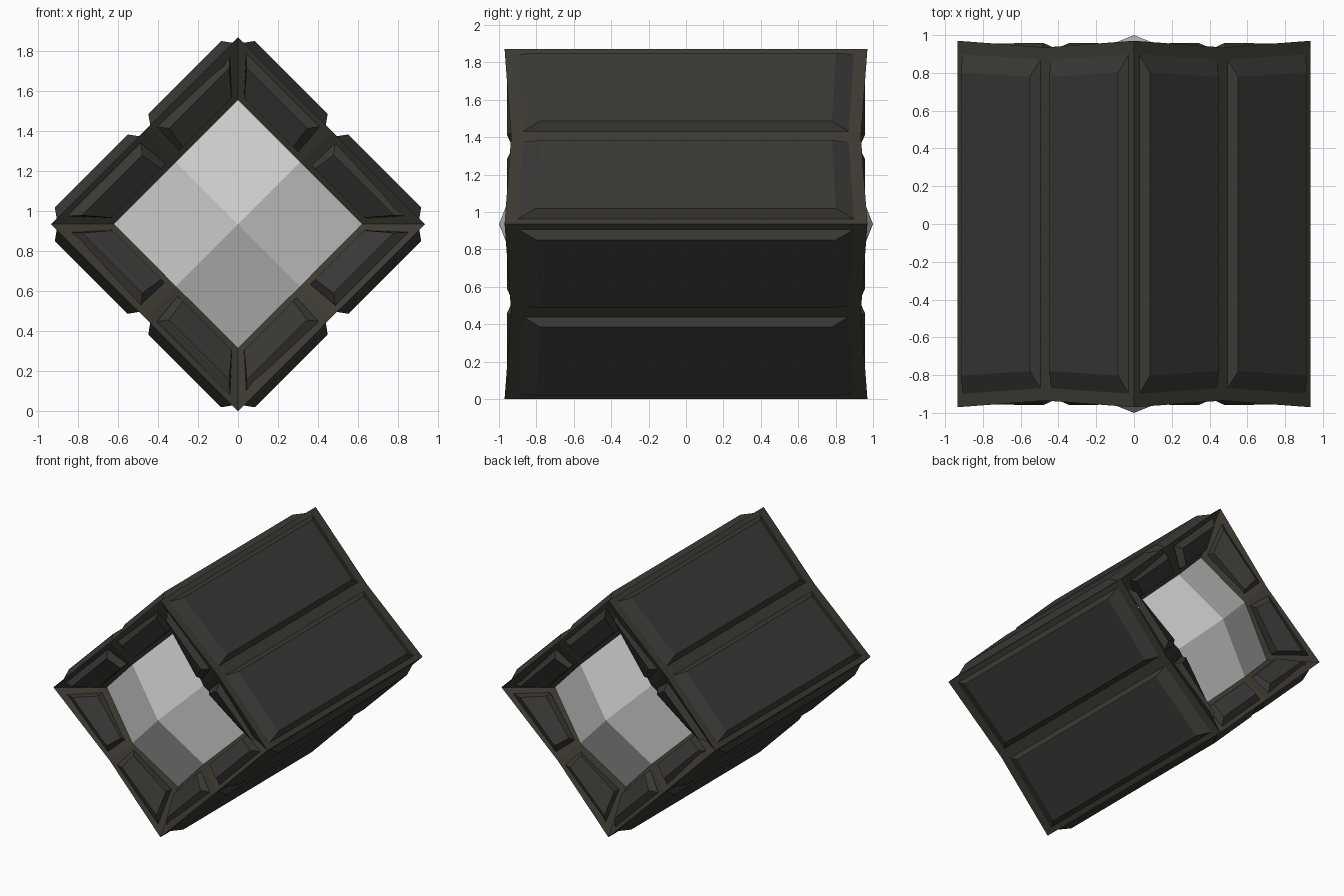
import bpy, math
from mathutils import Vector

if "Cube" in bpy.data.objects:
    bpy.data.objects.remove(bpy.data.objects["Cube"])

MID = 0.935          # height of the long axis
RISE = 0.046         # height of the raised panels


def material(name, rgb):
    m = bpy.data.materials.new(name)
    m.diffuse_color = (*rgb, 1)
    m.use_nodes = True
    m.node_tree.nodes["Principled BSDF"].inputs["Base Color"].default_value = m.diffuse_color
    return m


frame_mat = material("dark_frame", (0.047, 0.043, 0.032))
panel_mat = material("dark_panel", (0.041, 0.040, 0.036))


def make(name, verts, faces, mat=None):
    me = bpy.data.meshes.new(name)
    me.from_pydata([tuple(v) for v in verts], [], faces)
    ob = bpy.data.objects.new(name, me)
    bpy.context.collection.objects.link(ob)
    if mat:
        me.materials.append(mat)
    return ob


def ring(k, corner, middle, s):
    """Point k of 8 on a diamond; corner / middle = (radius, y)."""
    r, y = middle if k % 2 else corner
    a = k * math.pi / 4
    return Vector((r * math.cos(a), s * y, MID + r * math.sin(a)))


def outer(k, s):
    return ring(k, (0.935, 0.97), (0.661, 0.935), s)


def inner(k, s):
    return ring(k, (0.622, 0.75), (0.44, 0.875), s)


def normal(q):
    return (q[2] - q[0]).cross(q[3] - q[1]).normalized()


def oriented(q, ref):
    return q if normal(q).dot(ref) > 0 else [q[0], q[3], q[2], q[1]]


def blend(q, u, v):
    return q[0].lerp(q[1], u).lerp(q[3].lerp(q[2], u), v)


def loop(q, u0, u1, v0, v1):
    return [blend(q, u0, v0), blend(q, u1, v0), blend(q, u1, v1), blend(q, u0, v1)]


def panel(name, q, base, top, ref):
    """Raised panel on quad q, tapering from the base inset to the top inset."""
    n = normal(oriented(q, ref))
    low = loop(q, base[0], 1 - base[0], base[1], 1 - base[1])
    high = [p + n * RISE for p in loop(q, top[0], 1 - top[0], top[1], 1 - top[1])]
    faces = [(4, 5, 6, 7)] + [(i, (i + 1) % 4, (i + 1) % 4 + 4, i + 4) for i in range(4)]
    if normal(q).dot(ref) < 0:
        faces = [f[::-1] for f in faces]
    make(name, low + high, faces, panel_mat)


frame_quads = []
for k in range(8):
    a = (k + 0.5) * math.pi / 4
    out = Vector((math.cos(a), 0, math.sin(a)))
    # long side strip
    q = [outer(k, -1), outer(k + 1, -1), outer(k + 1, 1), outer(k, 1)]
    frame_quads.append(oriented(q, out))
    panel(f"side_panel_{k}", q, (0.06, 0.036), (0.11, 0.085), out)
    # sloping rim at both ends
    for s, end in ((-1, "front"), (1, "back")):
        q = [outer(k, s), outer(k + 1, s), inner(k + 1, s), inner(k, s)]
        ref = Vector((0, s, 0))
        frame_quads.append(oriented(q, ref))
        panel(f"{end}_rim_panel_{k}", q, (0.09, 0.13), (0.15, 0.24), ref)

# frame shell
make("frame", [p for q in frame_quads for p in q],
     [tuple(range(4 * i, 4 * i + 4)) for i in range(len(frame_quads))], frame_mat)

# grey faceted caps in the end openings
for s, end in ((-1, "front"), (1, "back")):
    quads = [oriented([Vector((0, s, MID)), inner(k - 1, s), inner(k, s), inner(k + 1, s)],
                      Vector((0, s, 0))) for k in (0, 2, 4, 6)]
    make(f"{end}_core_cap", [p for q in quads for p in q],
         [tuple(range(4 * i, 4 * i + 4)) for i in range(4)])
